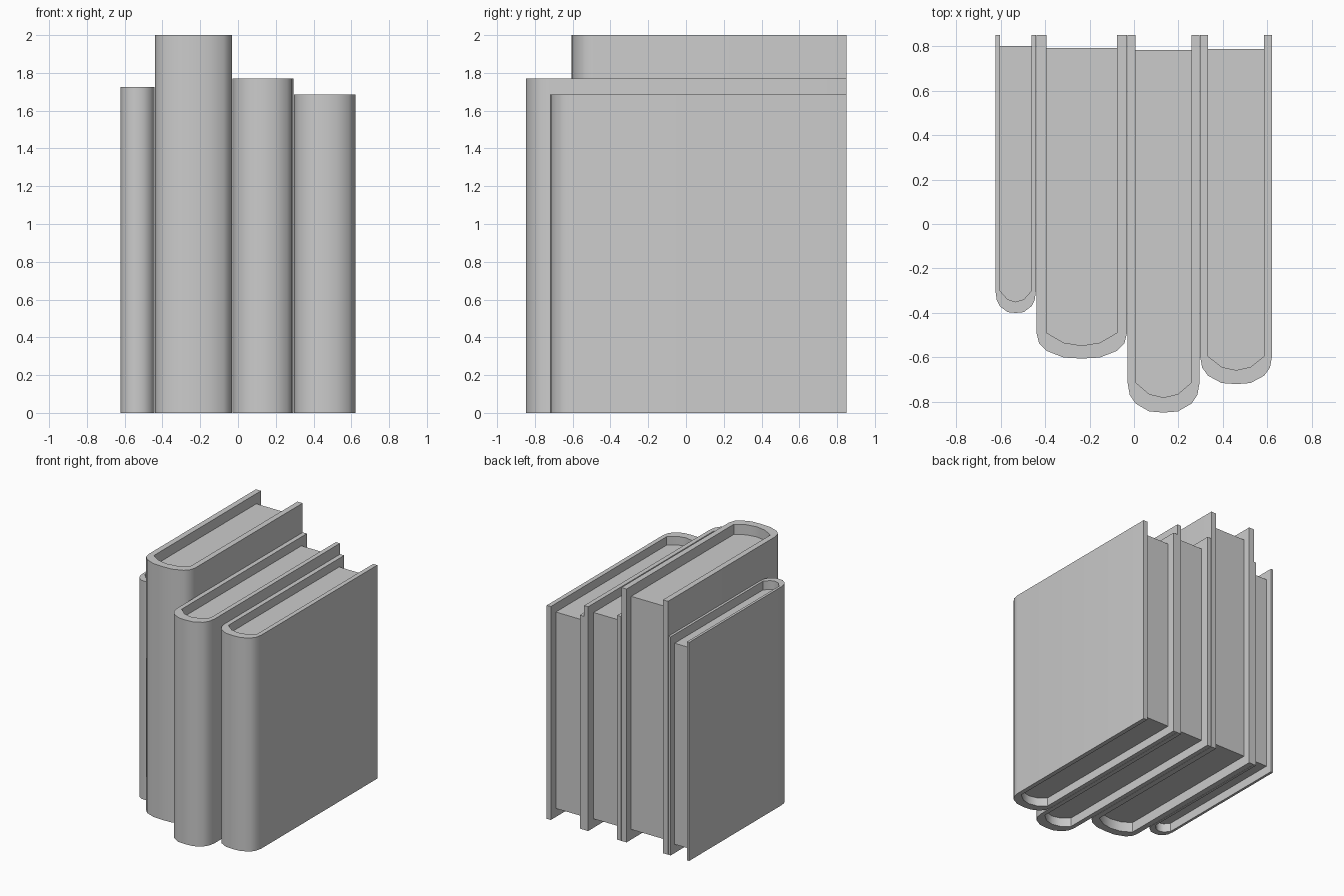
import bpy, bmesh, math

if "Cube" in bpy.data.objects:
    bpy.data.objects.remove(bpy.data.objects["Cube"])

BACK = 0.85                      # all books line up at the back
# name, left x, right x, spine front y, height
BOOKS = [("thin", -0.623, -0.441, -0.40, 1.725),
         ("tall", -0.439, -0.031, -0.605, 2.0),
         ("deep", -0.029, 0.295, -0.848, 1.77),
         ("short", 0.297, 0.621, -0.72, 1.685)]

# Half profiles as fractions of width and depth, from side to spine centre
OUTER = [(0, 1), (0, .08), (.03, .047), (.11, .024), (.3, .003), (.5, 0)]
INNER = [(.11, 1), (.11, .08), (.3, .049), (.5, .04)]
PAGES = [(.11, .96)] + INNER[1:]


def mirrored(half):
    return half + [(1 - u, v) for u, v in reversed(half[:-1])]


def prism(name, profile, x0, x1, y0, z0, z1):
    """Extrude a closed profile upwards from z0 to z1."""
    bm = bmesh.new()
    vs = [bm.verts.new((x0 + u * (x1 - x0), y0 + v * (BACK - y0), z0))
          for u, v in profile]
    face = bm.faces.new(vs)
    ext = bmesh.ops.extrude_face_region(bm, geom=[face])["geom"]
    for v in ext:
        if isinstance(v, bmesh.types.BMVert):
            v.co.z = z1
    bmesh.ops.recalc_face_normals(bm, faces=bm.faces)
    mesh = bpy.data.meshes.new(name)
    bm.to_mesh(mesh)
    bm.free()
    ob = bpy.data.objects.new(name, mesh)
    bpy.context.collection.objects.link(ob)
    bpy.ops.object.select_all(action='DESELECT')
    ob.select_set(True)
    bpy.context.view_layer.objects.active = ob
    bpy.ops.object.shade_smooth_by_angle(angle=math.radians(40))
    return ob


for name, x0, x1, y0, h in BOOKS:
    # wrap-around cover with rounded spine
    cover = mirrored(OUTER) + mirrored(INNER)[::-1]
    prism(name + "_book_cover", cover, x0, x1, y0, 0, h)
    # page block, recessed at top, bottom and back
    prism(name + "_book_pages", mirrored(PAGES), x0, x1, y0, .04 * h, .96 * h)
